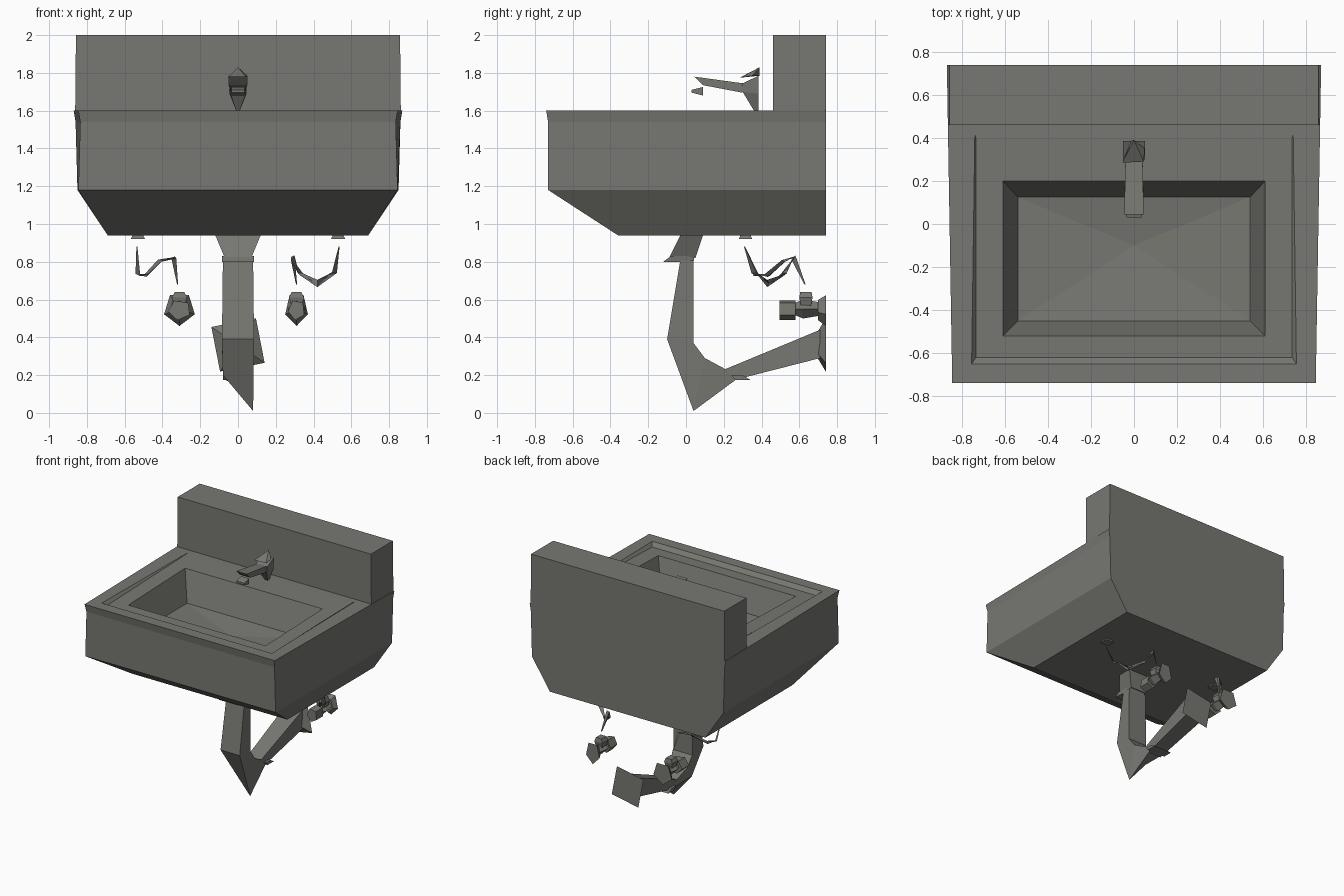
import bpy, bmesh, math
from mathutils import Vector

cube = bpy.data.objects.get("Cube")
if cube:
    bpy.data.objects.remove(cube, do_unlink=True)

# Single grey ceramic and metal colour
grey = bpy.data.materials.new("warm_grey")
grey.use_nodes = True
colour = (0.185, 0.185, 0.168, 1)
grey.diffuse_color = colour
grey.node_tree.nodes["Principled BSDF"].inputs["Base Color"].default_value = colour


def loft(name, rings, tip=None):
    """Skin a stack of equal-sized rings; close the end flat or with a tip."""
    bm = bmesh.new()
    loops = [[bm.verts.new(p) for p in ring] for ring in rings]
    n = len(loops[0])
    for a, b in zip(loops, loops[1:]):
        for i in range(n):
            j = (i + 1) % n
            bm.faces.new((a[i], a[j], b[j], b[i]))
    bm.faces.new(loops[0][::-1])
    if tip:
        t = bm.verts.new(tip)
        for i in range(n):
            bm.faces.new((loops[-1][i], loops[-1][(i + 1) % n], t))
    else:
        bm.faces.new(loops[-1])
    bmesh.ops.recalc_face_normals(bm, faces=bm.faces)
    mesh = bpy.data.meshes.new(name)
    bm.to_mesh(mesh)
    bm.free()
    mesh.materials.append(grey)
    obj = bpy.data.objects.new(name, mesh)
    bpy.context.collection.objects.link(obj)
    return obj


def plan(xf, xb, yf, yb, zf, zb=None):
    """Four-cornered plan ring with its own front and back width and height."""
    zb = zf if zb is None else zb
    return [(-xf, yf, zf), (xf, yf, zf), (xb, yb, zb), (-xb, yb, zb)]


def cut(w, outer, inner, lift=0):
    """Pipe cross-section spanning two (y, z) points; lift raises one corner."""
    (y0, z0), (y1, z1) = outer, inner
    return [(-w, y0, z0 + lift), (w, y0, z0), (w, y1, z1), (-w, y1, z1)]


def wheel(x, y, z, r, n, turn=0, squash=1):
    """Polygon ring facing the y axis."""
    angles = [turn + math.tau * i / n for i in range(n)]
    return [(x + r * squash * math.cos(a), y, z + r * math.sin(a)) for a in angles]


# Basin body: tapered underside, flared lip, sunken deck and bowl in one skin
loft("sink_body", [
    plan(.69, .69, -.36, .74, .94),
    plan(.845, .85, -.73, .74, 1.18),
    plan(.835, .86, -.73, .74, 1.54),
    plan(.845, .87, -.74, .74, 1.60),
    plan(.755, .74, -.65, .42, 1.60),
    plan(.735, .735, -.62, .40, 1.57, 1.60),
    plan(.61, .61, -.52, .20, 1.573, 1.594),
    plan(.54, .54, -.45, .125, 1.36),
], tip=(0, -.10, 1.33))

loft("backsplash", [plan(.862, .862, .46, .74, 1.59),
                    plan(.858, .858, .46, .74, 2.0)])

# Faucet
loft("faucet_column", [
    cut(.01, (.36, 1.60), (.385, 1.60)),
    cut(.045, (.30, 1.70), (.385, 1.69)),
    cut(.05, (.30, 1.745), (.385, 1.785)),
])
loft("faucet_spout", [
    cut(.04, (.30, 1.695), (.30, 1.745)),
    cut(.045, (.09, 1.735), (.045, 1.78)),
])
loft("faucet_nozzle", [plan(.035, .035, .03, .09, 1.695, 1.68),
                       plan(.035, .035, .03, .09, 1.71, 1.725)])
loft("faucet_handle", [[(-.055, .285, 1.775), (.045, .29, 1.775), (.05, .35, 1.785),
                        (-.01, .39, 1.785)]], tip=(0, .39, 1.83))

# Drain funnel, collar, trap and waste arm
loft("drain_funnel", [cut(.12, (-.03, .94), (.09, .94)),
                      cut(.07, (-.09, .82), (.05, .82))])
loft("drain_collar", [plan(.085, .07, -.12, .04, .80),
                      plan(.085, .07, -.08, .045, .83)])
loft("drain_trap", [
    cut(.08, (-.03, .81), (.04, .81)),
    cut(.085, (-.10, .39), (.04, .37)),
    cut(.08, (.04, .01), (.10, .29), lift=.19),
    cut(.06, (.27, .18), (.23, .22)),
])
loft("trap_collar", [plan(.08, .08, .26, .34, .175),
                     plan(.08, .08, .24, .30, .20)])
loft("waste_arm", [cut(.06, (.24, .17), (.18, .22)),
                   cut(.075, (.71, .29), (.71, .44))])
loft("waste_flange", [
    wheel(0, .74, .36, .17, 4, math.radians(-34)),
    wheel(0, .70, .36, .09, 4, math.radians(-34)),
])

# Shut-off valves, hose couplings and supply hoses on both sides
hose_paths = {
    "left": [(.535, .31, .88), (.51, .36, .74), (.42, .43, .685), (.33, .52, .74),
             (.29, .57, .82), (.31, .63, .68)],
    "right": [(-.535, .31, .88), (-.53, .37, .73), (-.49, .43, .73), (-.41, .52, .81),
              (-.34, .57, .82), (-.32, .63, .68)],
}
for side, sign, squash in (("left", 1, .7), ("right", -1, .95)):
    x = sign * .31
    loft(side + "_valve_flange", [wheel(x, .74, .55, .09, 5, -math.pi / 2, squash),
                                  wheel(x, .70, .55, .06, 5, -math.pi / 2, squash)])
    loft(side + "_valve_stem", [wheel(x, .71, .55, .035, 4),
                                wheel(x, .62, .55, .05, 4),
                                wheel(x, .57, .55, .03, 4)])
    loft(side + "_valve_knob", [wheel(x, .58, .545, .055, 5, -.5, squash * 1.2),
                                wheel(x, .495, .545, .055, 5, -.5, squash * 1.2)])
    outlet = loft(side + "_valve_outlet", [plan(.025, .025, -.025, .025, .56),
                                           plan(.04, .035, -.035, .035, .61),
                                           plan(.025, .025, -.03, .03, .64)])
    outlet.location = (x, .635, 0)
    coupling = loft(side + "_hose_coupling", [plan(.038, .038, -.035, .035, .92),
                                              plan(.025, .025, -.025, .025, .945)])
    coupling.location = (sign * .53, .315, 0)

    # Thin triangular hose, pinched at both ends
    path = [Vector(p) for p in hose_paths[side]]
    rings = []
    for i, p in enumerate(path):
        along = (path[min(i + 1, len(path) - 1)] - path[max(i - 1, 0)]).normalized()
        across = along.cross(Vector((sign, -1, 0))).normalized()
        out = along.cross(across)
        r = .004 if i in (0, len(path) - 1) else .019
        rings.append([p + across * r, p - across * r, p + out * r * .6])
    loft(side + "_supply_hose", rings)
